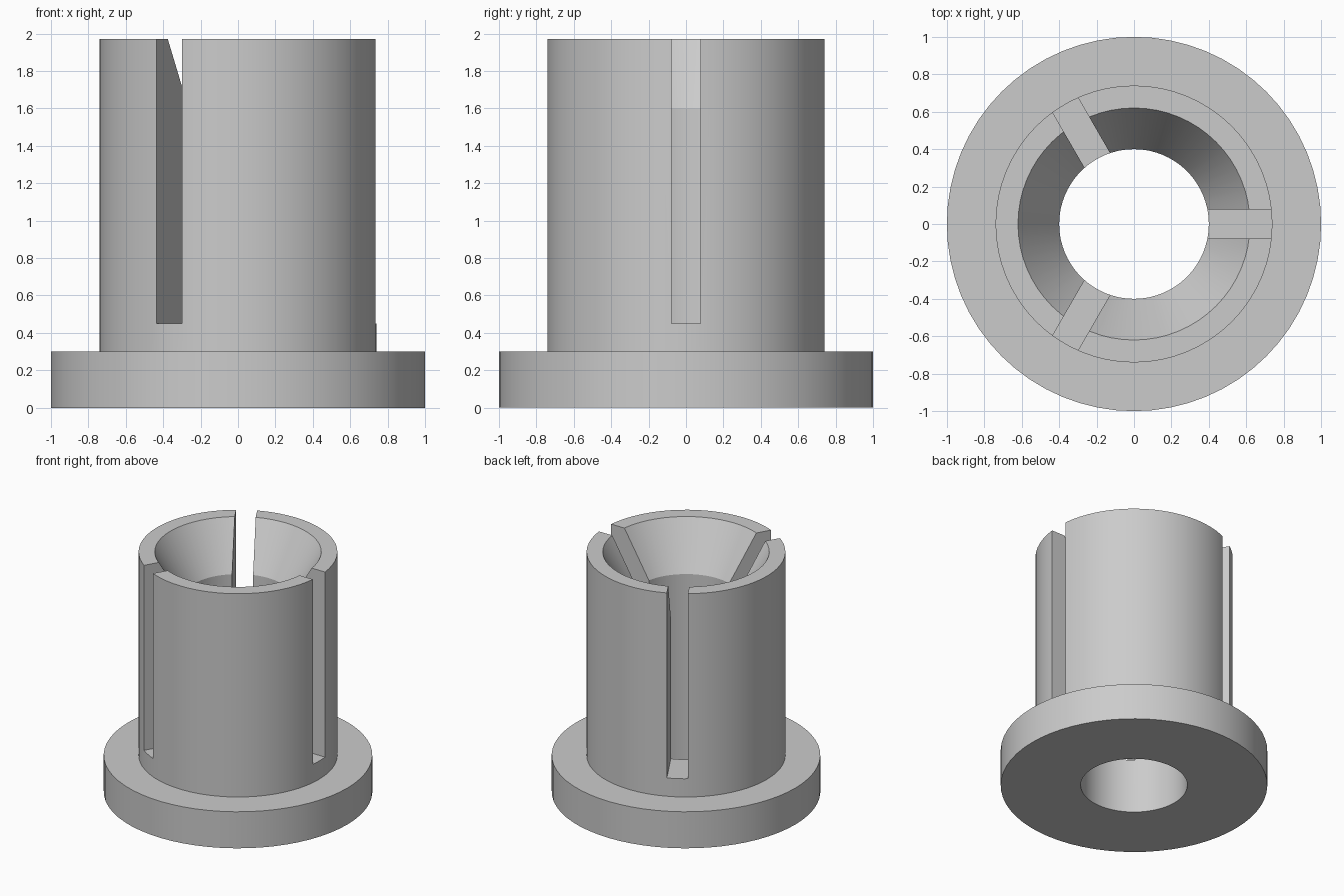
import bpy, bmesh, math
from mathutils import Matrix, Vector

cube = bpy.data.objects.get("Cube")
if cube:
    bpy.data.objects.remove(cube, do_unlink=True)

SEGMENTS = 64
SLOT_WIDTH = 0.157
SLOT_FLOOR = 0.45

grey = bpy.data.materials.new("plain_grey")
grey.use_nodes = True
grey.diffuse_color = (0.6, 0.6, 0.6, 1)
grey.node_tree.nodes["Principled BSDF"].inputs["Base Color"].default_value = (0.6, 0.6, 0.6, 1)


def add_object(name, bm):
    bmesh.ops.recalc_face_normals(bm, faces=bm.faces)
    mesh = bpy.data.meshes.new(name)
    bm.to_mesh(mesh)
    bm.free()
    mesh.materials.append(grey)
    obj = bpy.data.objects.new(name, mesh)
    bpy.context.collection.objects.link(obj)
    return obj


# Flanged sleeve with a countersunk bore: closed (radius, height) profile, revolved
profile = [(0.4, 0), (1, 0), (1, 0.3), (0.74, 0.3),
           (0.74, 1.97), (0.62, 1.97), (0.4, 1.6)]
bm = bmesh.new()
rings = []
for i in range(SEGMENTS):
    a = math.tau * i / SEGMENTS
    rings.append([bm.verts.new((r * math.cos(a), r * math.sin(a), z)) for r, z in profile])
for i, ring in enumerate(rings):
    after = rings[(i + 1) % SEGMENTS]
    for j in range(len(profile)):
        k = (j + 1) % len(profile)
        bm.faces.new((ring[j], after[j], after[k], ring[k]))
sleeve = add_object("flanged_sleeve", bm)

# Three radial slots, open at the top
bm = bmesh.new()
for i in range(3):
    size = Matrix.Diagonal(Vector((0.7, SLOT_WIDTH, 2, 1)))
    place = Matrix.Translation((0.55, 0, SLOT_FLOOR + 1))
    bmesh.ops.create_cube(bm, size=1, matrix=Matrix.Rotation(math.tau * i / 3, 4, "Z") @ place @ size)
cutter = add_object("slot_cutter", bm)
cutter.hide_render = True

cut = sleeve.modifiers.new("slots", "BOOLEAN")
cut.operation = "DIFFERENCE"
cut.solver = "EXACT"
cut.object = cutter

# Apply the cut and smooth the round walls
bpy.ops.object.select_all(action="DESELECT")
sleeve.select_set(True)
bpy.context.view_layer.objects.active = sleeve
bpy.ops.object.modifier_apply(modifier=cut.name)
bpy.data.objects.remove(cutter, do_unlink=True)
bpy.ops.object.shade_smooth_by_angle(angle=math.radians(25))
